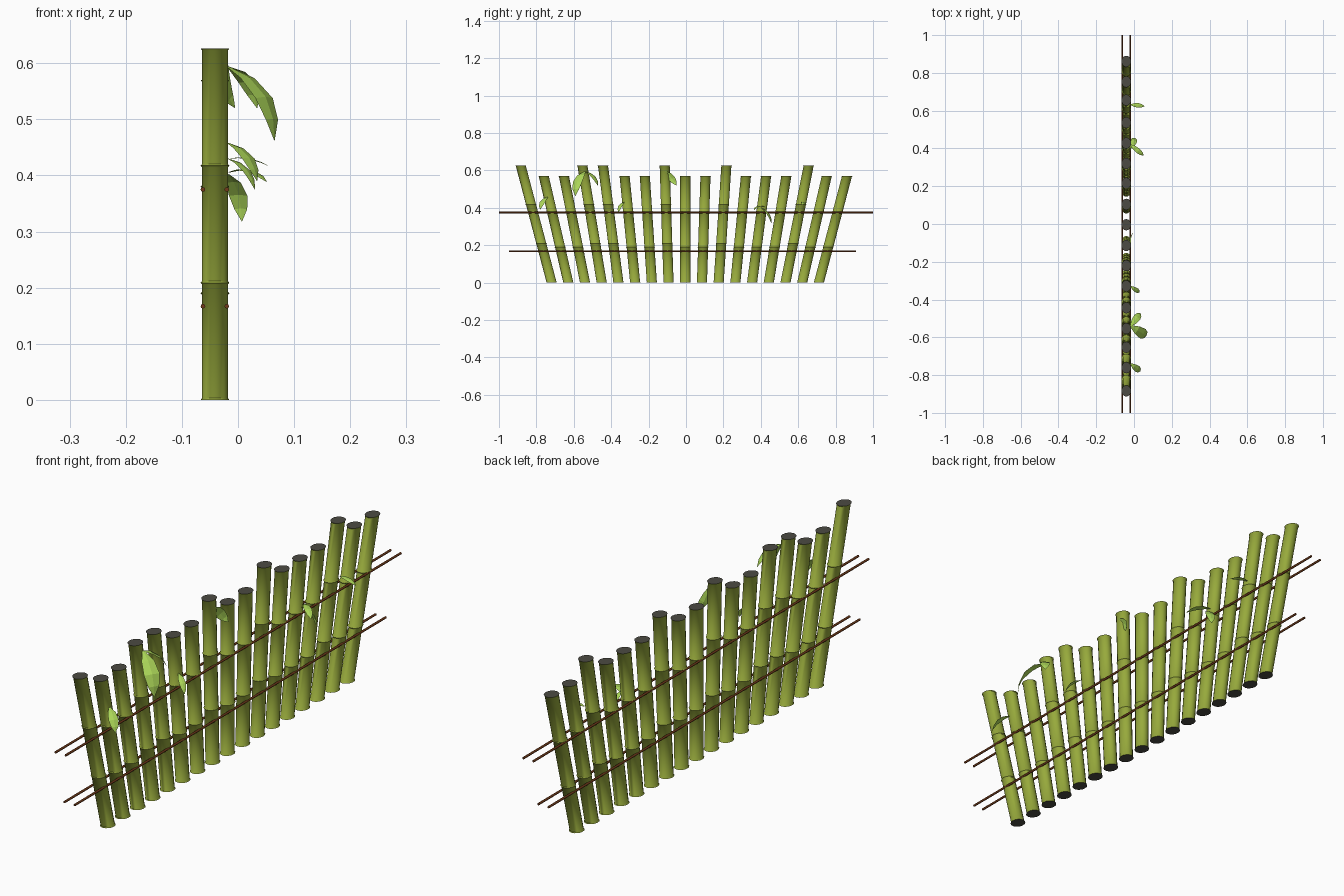
import bpy, math
from mathutils import Vector

if "Cube" in bpy.data.objects:
    bpy.data.objects.remove(bpy.data.objects["Cube"])


def material(name, rgb):
    m = bpy.data.materials.new(name)
    m.diffuse_color = (*rgb, 1)
    m.use_nodes = True
    m.node_tree.nodes["Principled BSDF"].inputs["Base Color"].default_value = m.diffuse_color
    return m


CANE = material("cane green", (0.31, 0.40, 0.045))
LEAF = material("leaf green", (0.42, 0.69, 0.10))
CUT = material("cut end grey", (0.072, 0.070, 0.056))
ROPE = material("rope brown", (0.16, 0.042, 0.010))


def add_object(name, verts, faces, mats):
    me = bpy.data.meshes.new(name)
    me.from_pydata(verts, [], faces)
    for m in mats:
        me.materials.append(m)
    ob = bpy.data.objects.new(name, me)
    bpy.context.collection.objects.link(ob)
    bpy.ops.object.select_all(action='DESELECT')
    ob.select_set(True)
    bpy.context.view_layer.objects.active = ob
    return ob


SIDES = 16
CX = -0.041
DEPTH = 1.17   # canes are slightly wider along the row


def cane(name, y0, slope, height):
    """Three flared segments, leaning sideways with level cut ends."""
    rings, seg = [], height / 3
    for k in range(3):
        b = k * seg
        if k == 0:
            rings.append((b, 0.0255))
        rings += [(b + 0.003, 0.0230), (b + seg - 0.003, 0.0230), (b + seg, 0.0255)]
    verts = [(CX + r * math.cos(2 * math.pi * s / SIDES),
              y0 + slope * z + DEPTH * r * math.sin(2 * math.pi * s / SIDES), z)
             for z, r in rings for s in range(SIDES)]
    faces = [(k * SIDES + s, k * SIDES + (s + 1) % SIDES,
              (k + 1) * SIDES + (s + 1) % SIDES, (k + 1) * SIDES + s)
             for k in range(len(rings) - 1) for s in range(SIDES)]
    last = (len(rings) - 1) * SIDES
    faces += [tuple(reversed(range(SIDES))), tuple(range(last, last + SIDES))]
    ob = add_object(name, verts, faces, [CANE, CUT])
    for p in ob.data.polygons:
        p.material_index = 1 if len(p.vertices) == SIDES else 0
    # Soft flares, crisp node rings and cut ends
    bpy.ops.object.shade_smooth_by_angle(angle=math.radians(46))


# Fanned row of canes, some taller
TALL = {0, 3, 4, 7, 10, 14}
for i in range(17):
    n = i - 8
    cane(f"cane_{i + 1}", n * 0.0893 - 0.004, n * 0.033, 0.626 if i in TALL else 0.57)

# Paired ropes in front of and behind the canes
R = 0.0042
for label, z, ya, yb in (("upper", 0.375, -1.0, 1.0), ("lower", 0.167, -0.947, 0.91)):
    for side, x in (("back", -0.0625), ("front", -0.0200)):
        v = [(x + R * math.cos(a * math.pi / 4), y, z + R * math.sin(a * math.pi / 4))
             for y in (ya, yb) for a in range(8)]
        f = [(a, a + 8, (a + 1) % 8 + 8, (a + 1) % 8) for a in range(8)]
        f += [tuple(range(8)), tuple(reversed(range(8, 16)))]
        add_object(f"{label}_{side}_rope", v, f, [ROPE])
        bpy.ops.object.shade_smooth_by_angle(angle=math.radians(50))


def leaf(name, base, tip, width, arch, side=None):
    """Arched, lightly folded blade tapering to a point, facing upward."""
    base, tip = Vector(base), Vector(tip)
    d = tip - base
    flat = Vector((d.x, d.y, 0)).normalized()
    side = Vector(side).normalized() if side else Vector((flat.y, -flat.x, 0))
    bow = side.cross(d).normalized()
    if bow.z < 0:
        bow, side = -bow, -side
    verts, faces = [], []
    for t, w in ((0, 0.15), (0.25, 0.8), (0.55, 1.0), (0.8, 0.7), (1, 0.02)):
        c = base + d * t + bow * arch * 4 * t * (1 - t)
        s = side * width * w / 2
        verts += [c - s, c + bow * width * w * 0.07, c + s]
    for k in range(4):
        a = k * 3
        faces += [(a, a + 1, a + 4, a + 3), (a + 1, a + 2, a + 5, a + 4)]
    ob = add_object(name, verts, faces, [LEAF])
    # Keep every blade's upper surface as its outside
    if sum((p.normal.z * p.area for p in ob.data.polygons)) < 0:
        ob.data.flip_normals()


# Leaf sprigs on the +x side
leaf("large_leaf", (-0.018, -0.54, 0.594), (0.065, -0.592, 0.462), 0.058, 0.028)
leaf("large_leaf_pair", (-0.018, -0.54, 0.594), (0.034, -0.472, 0.52), 0.040, 0.016)
leaf("hanging_leaf", (-0.018, -0.112, 0.595), (-0.005, -0.05, 0.52), 0.038, 0.010, (0.35, 0.7, 0.55))
leaf("end_leaf", (-0.018, -0.74, 0.458), (0.034, -0.78, 0.39), 0.036, 0.014)
leaf("small_leaf", (-0.018, -0.33, 0.43), (0.030, -0.362, 0.375), 0.025, 0.012)
leaf("drooping_leaf", (-0.018, 0.40, 0.402), (0.007, 0.456, 0.318), 0.036, 0.014)
leaf("drooping_leaf_pair", (-0.018, 0.42, 0.405), (0.052, 0.362, 0.388), 0.028, 0.012)
leaf("level_leaf", (-0.018, 0.632, 0.43), (0.056, 0.624, 0.416), 0.024, 0.006)
